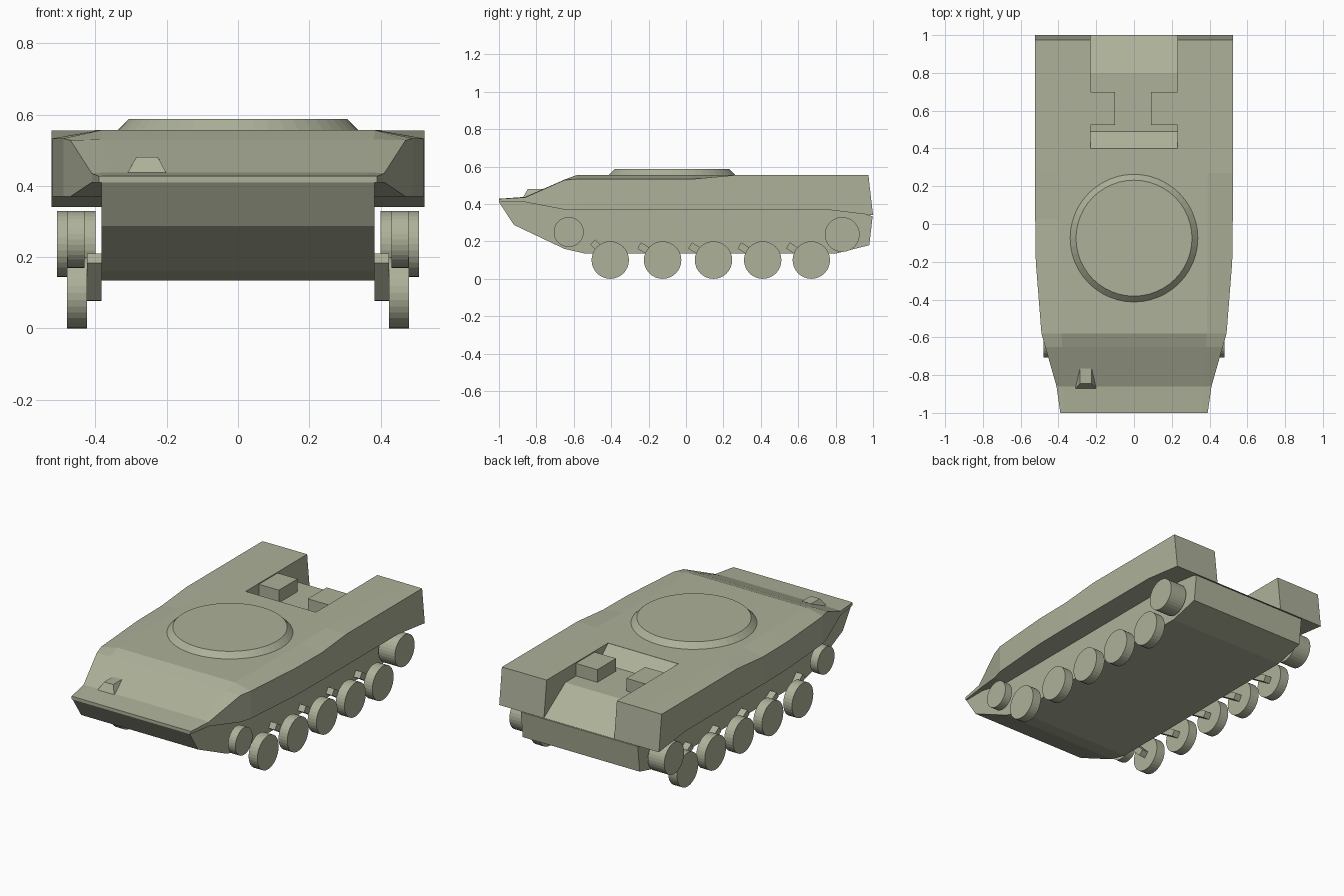
import bpy, bmesh
from math import radians
from mathutils import Matrix, Vector

if "Cube" in bpy.data.objects:
    bpy.data.objects.remove(bpy.data.objects["Cube"])

# olive paint used on every part
paint = bpy.data.materials.new("olive_paint")
paint.diffuse_color = (.42, .44, .32, 1)
paint.use_nodes = True
paint.node_tree.nodes["Principled BSDF"].inputs["Base Color"].default_value = paint.diffuse_color


def finish(bm, name):
    bmesh.ops.recalc_face_normals(bm, faces=bm.faces)
    me = bpy.data.meshes.new(name)
    bm.to_mesh(me)
    bm.free()
    me.materials.append(paint)
    ob = bpy.data.objects.new(name, me)
    bpy.context.collection.objects.link(ob)
    return ob


def loft(name, rings):
    """Closed skin through rings of equal point count, capped at both ends."""
    bm = bmesh.new()
    vs = [[bm.verts.new(p) for p in r] for r in rings]
    n = len(vs[0])
    for a, b in zip(vs, vs[1:]):
        for i in range(n):
            j = (i + 1) % n
            bm.faces.new((a[i], a[j], b[j], b[i]))
    bm.faces.new(vs[0])
    bm.faces.new(vs[-1])
    return finish(bm, name)


def prism(name, profile, x0, x1):
    """Side profile of (y, z) points extruded across x."""
    return loft(name, [[(x, y, z) for y, z in profile] for x in (x0, x1)])


def box(name, x, y, z):
    return prism(name, [(y[0], z[0]), (y[1], z[0]), (y[1], z[1]), (y[0], z[1])], *x)


def wheel(name, x0, x1, y, z, r, sides=32):
    bm = bmesh.new()
    m = Matrix.Translation(((x0 + x1) / 2, y, z)) @ Matrix.Rotation(radians(90), 4, 'Y')
    bmesh.ops.create_cone(bm, cap_ends=True, segments=sides, radius1=r, radius2=r,
                          depth=abs(x1 - x0), matrix=m)
    return finish(bm, name)


# upper hull: stations of y, half width, bottom z, shoulder z, top half width, top z
stations = [
    (-1.0, .39, .41, .427, .36, .428),
    (-.86, .41, .41, .435, .37, .438),
    (-.65, .47, .37, .528, .38, .53),
    (-.58, .49, .37, .533, .385, .556),
    (-.20, .52, .37, .533, .39, .556),
    (.03, .523, .37, .533, .39, .556),
    (.27, .523, .37, .555, .39, .556),
    (.75, .523, .37, .555, .39, .556),
    (1.0, .523, .34, .555, .39, .556),
]
rings = []
for y, w, zb, zm, tw, zt in stations:
    yt = .975 if y == 1.0 else y
    half = [(w, y, zb), (w, yt, zm), (tw, yt, zt)]
    rings.append(half + [(-px, py, pz) for px, py, pz in reversed(half)])
hull = loft("upper_hull", rings)

# rear bay with ramp, cut out of the deck
cutter = prism("bay_cutter", [(1.1, .7), (.4, .7), (.4, .555), (.49, .475),
                              (.8, .475), (1.0, .341), (1.1, .274)], -.23, .23)
cutter.hide_render = True
mod = hull.modifiers.new("bay", 'BOOLEAN')
mod.operation = 'DIFFERENCE'
mod.solver = 'EXACT'
mod.object = cutter
bpy.context.view_layer.objects.active = hull
bpy.ops.object.modifier_apply(modifier="bay")
bpy.data.objects.remove(cutter)

# lower hull tub
prism("lower_hull", [(-1, .41), (-.92, .288), (-.65, .16), (-.54, .135), (.80, .135),
                     (.98, .18), (.998, .335), (.75, .40), (-.60, .40), (-.86, .415)],
      -.383, .383)

# blocks standing in the rear bay, just below deck level
box("bay_block_left", (-.23, -.10), (.525, .70), (.47, .55))
box("bay_block_right", (.09, .23), (.525, .70), (.47, .55))

# turret ring
bm = bmesh.new()
bmesh.ops.create_cone(bm, cap_ends=True, segments=48, radius1=.345, radius2=.307, depth=.038,
                      matrix=Matrix.Translation((0, -.075, .568)))
finish(bm, "turret_ring")

# small hood on the nose plate
loft("nose_hood", [
    [(-.313, -.875, .43), (-.198, -.875, .43), (-.213, -.765, .46), (-.297, -.765, .46)],
    [(-.285, -.845, .481), (-.225, -.845, .481), (-.225, -.765, .481), (-.285, -.765, .481)]])

# running gear on both sides
for s, side in ((-1, "left"), (1, "right")):
    for i, y in enumerate((-.405, -.125, .147, .41, .67)):
        wheel(f"road_wheel_{side}_{i + 1}", s * .423, s * .48, y, .10, .10)
        # swing arm slanting from hull to wheel centre
        a = Vector((-.49, .188)) if i == 0 else Vector((y - .115, .172))
        b = Vector((y, .10))
        d = (b - a).normalized()
        n = Vector((-d.y, d.x)) * .019
        a, b = a - d * .012, b + d * .012
        prism(f"swing_arm_{side}_{i + 1}", [tuple(p) for p in (a + n, b + n, b - n, a - n)],
              s * .383, s * .424)
    wheel(f"idler_{side}", s * .43, s * .478, -.627, .25, .08)
    wheel(f"drive_wheel_{side}", s * .40, s * .507, .835, .237, .093)
